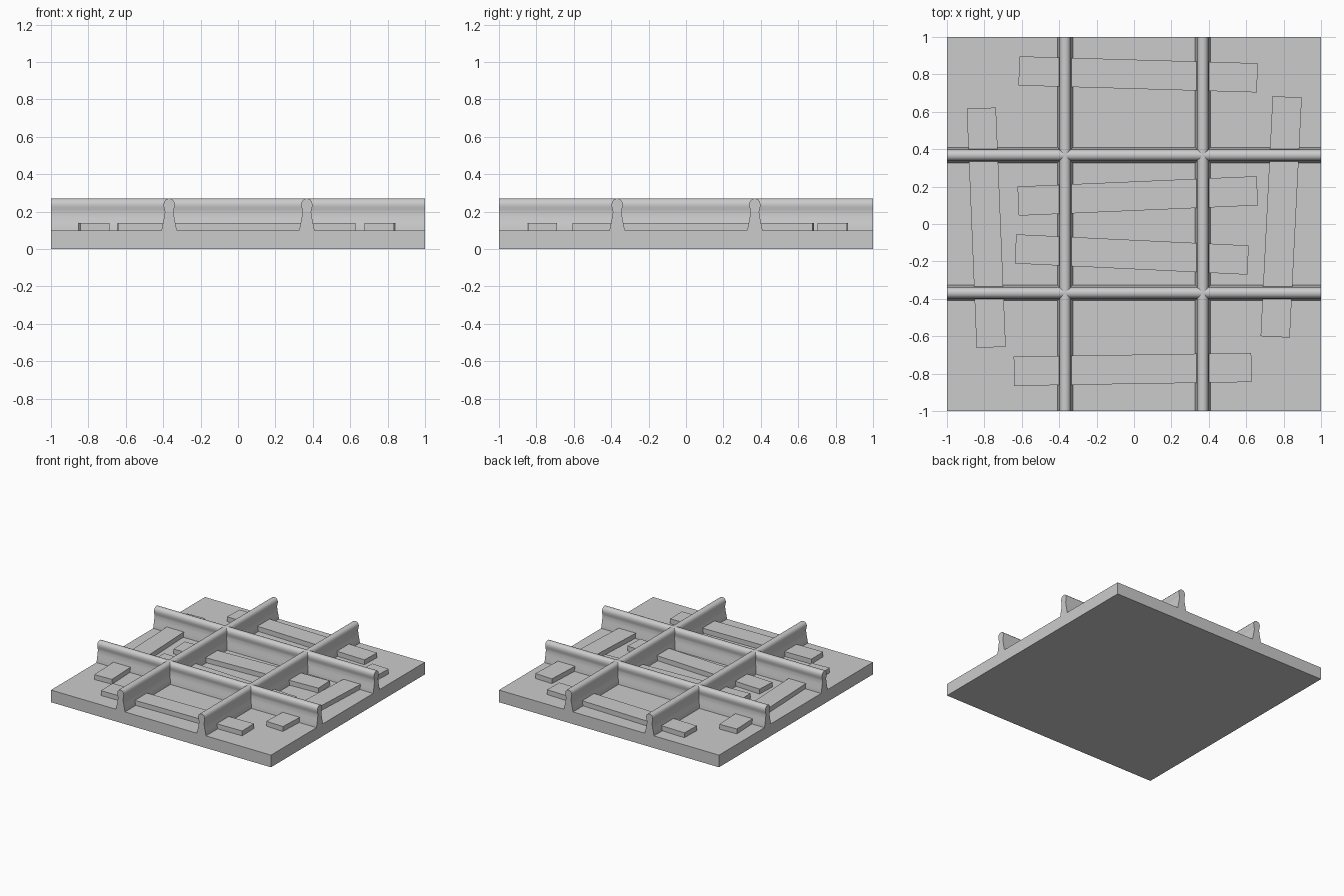
import bpy
import math

cube = bpy.data.objects.get("Cube")
if cube:
    bpy.data.objects.remove(cube, do_unlink=True)

grey = bpy.data.materials.new("plain_grey")
grey.use_nodes = True
colour = (0.6, 0.6, 0.6, 1)
grey.diffuse_color = colour
grey.node_tree.nodes["Principled BSDF"].inputs["Base Color"].default_value = colour


def box(name, centre, size, angle=0):
    bpy.ops.mesh.primitive_cube_add(size=1, location=centre, rotation=(0, 0, angle))
    ob = bpy.context.object
    ob.name = name
    ob.scale = size
    bpy.ops.object.transform_apply(location=False, rotation=False, scale=True)
    ob.data.materials.append(grey)
    return ob


# Half outline of a rail: flared foot, narrow neck, rounded bead on top
HALF = [(0.041, 0.09), (0.041, 0.1), (0.034, 0.135), (0.028, 0.165), (0.023, 0.195),
        (0.025, 0.21), (0.029, 0.225), (0.03, 0.24), (0.026, 0.255), (0.016, 0.266)]


def rail(name, x, y, angle):
    outline = HALF + [(0, 0.27)] + [(-w, z) for w, z in reversed(HALF)]
    n = len(outline)
    verts = [(end, w, z) for end in (-1, 1) for w, z in outline]
    faces = [(i, (i + 1) % n, (i + 1) % n + n, i + n) for i in range(n)]
    faces += [tuple(reversed(range(n))), tuple(range(n, 2 * n))]
    mesh = bpy.data.meshes.new(name)
    mesh.from_pydata(verts, [], faces)
    mesh.flip_normals()
    mesh.materials.append(grey)
    ob = bpy.data.objects.new(name, mesh)
    bpy.context.collection.objects.link(ob)
    ob.location = (x, y, 0)
    ob.rotation_euler.z = angle
    bpy.ops.object.select_all(action='DESELECT')
    ob.select_set(True)
    bpy.context.view_layer.objects.active = ob
    # Consistent outward faces, then smooth bead with sharp ends
    bpy.ops.object.mode_set(mode='EDIT')
    bpy.ops.mesh.select_all(action='SELECT')
    bpy.ops.mesh.normals_make_consistent(inside=False)
    bpy.ops.object.mode_set(mode='OBJECT')
    bpy.ops.object.shade_smooth_by_angle(angle=math.radians(50))


# Square base slab
box("base_slab", (0, 0, 0.05), (2, 2, 0.1))

# Crossing rails
for side, pos in (("a", -0.368), ("b", 0.368)):
    rail("cross_rail_" + side, 0, pos, 0)
    rail("long_rail_" + side, pos, 0, math.pi / 2)

# Slightly crooked planks passing under the rails
UP = math.pi / 2
planks = [("back_plank", 0.022, 0.80, 1.275, -0.029),
          ("upper_middle_plank", 0.02, 0.15, 1.28, 0.043),
          ("lower_middle_plank", -0.012, -0.163, 1.245, -0.048),
          ("front_plank", -0.007, -0.777, 1.27, 0.016),
          ("right_plank", -0.79, -0.02, 1.28, UP + 0.041),
          ("left_plank", 0.787, 0.038, 1.285, UP - 0.05)]
for name, x, y, length, angle in planks:
    box(name, (x, y, 0.115), (length, 0.156, 0.05), angle)
